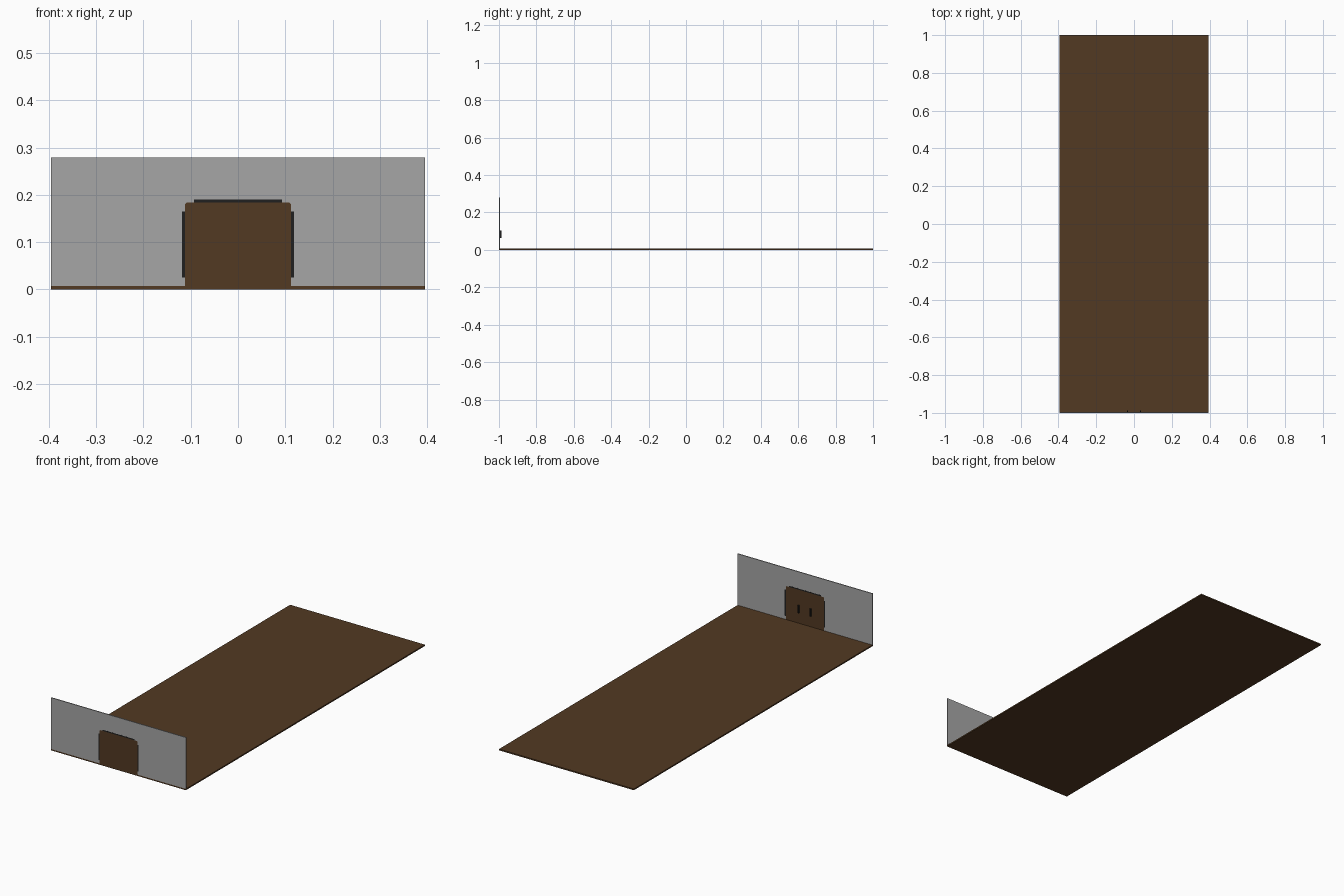
import bpy, bmesh

if "Cube" in bpy.data.objects:
    bpy.data.objects.remove(bpy.data.objects["Cube"])


def material(name, rgb):
    m = bpy.data.materials.new(name)
    m.use_nodes = True
    m.diffuse_color = (*rgb, 1)
    m.node_tree.nodes["Principled BSDF"].inputs["Base Color"].default_value = (*rgb, 1)
    return m


brown = material("brown wood", (0.084, 0.041, 0.016))
grey = material("grey wall", (0.38, 0.38, 0.38))
dark = material("dark metal", (0.014, 0.014, 0.014))


def panel(name, profile, y0, y1, mat):
    """Extrude an x-z outline from y0 to y1."""
    bm = bmesh.new()
    face = bm.faces.new([bm.verts.new((x, y0, z)) for x, z in profile])
    new = bmesh.ops.extrude_face_region(bm, geom=[face])["geom"]
    moved = [v for v in new if isinstance(v, bmesh.types.BMVert)]
    bmesh.ops.translate(bm, verts=moved, vec=(0, y1 - y0, 0))
    bmesh.ops.recalc_face_normals(bm, faces=bm.faces)
    mesh = bpy.data.meshes.new(name)
    bm.to_mesh(mesh)
    bm.free()
    mesh.materials.append(mat)
    obj = bpy.data.objects.new(name, mesh)
    bpy.context.collection.objects.link(obj)
    return obj


def rect(x0, x1, z0, z1):
    return [(x0, z0), (x1, z0), (x1, z1), (x0, z1)]


HALF, FLOOR, TOP = 0.395, 0.007, 0.279
FRONT, BACK = -1.0, -0.995

# Floor slab
panel("floor", rect(-HALF, HALF, 0, FLOOR), FRONT, 1, brown)

# Doorway outline, with slightly clipped top corners
right_side = [(0.112, FLOOR), (0.112, 0.18), (0.108, 0.184)]
doorway = right_side + [(-x, z) for x, z in reversed(right_side)]

# End wall around the doorway
panel("end_wall", [(-HALF, FLOOR), (-HALF, TOP), (HALF, TOP), (HALF, FLOOR)] + doorway,
      FRONT, BACK, grey)

# Two door leaves, meeting in the middle
for side, name in ((1, "left"), (-1, "right")):
    leaf = [(0, FLOOR)] + right_side + [(0, 0.184)]
    panel(name + "_door", [(side * x, z) for x, z in leaf], FRONT, BACK, brown)
    # Dark jamb strip and inner pull handle
    jamb = rect(0.112, 0.118, 0.025, 0.165)
    panel(name + "_jamb", [(side * x, z) for x, z in jamb], FRONT - 0.0004, BACK + 0.0004, dark)
    grip = rect(0.031, 0.038, 0.064, 0.104)
    panel(name + "_handle", [(side * x, z) for x, z in grip], BACK, BACK + 0.008, dark)

# Dark strip over the door
panel("door_header", rect(-0.093, 0.093, 0.184, 0.19), FRONT - 0.0004, BACK + 0.0004, dark)
